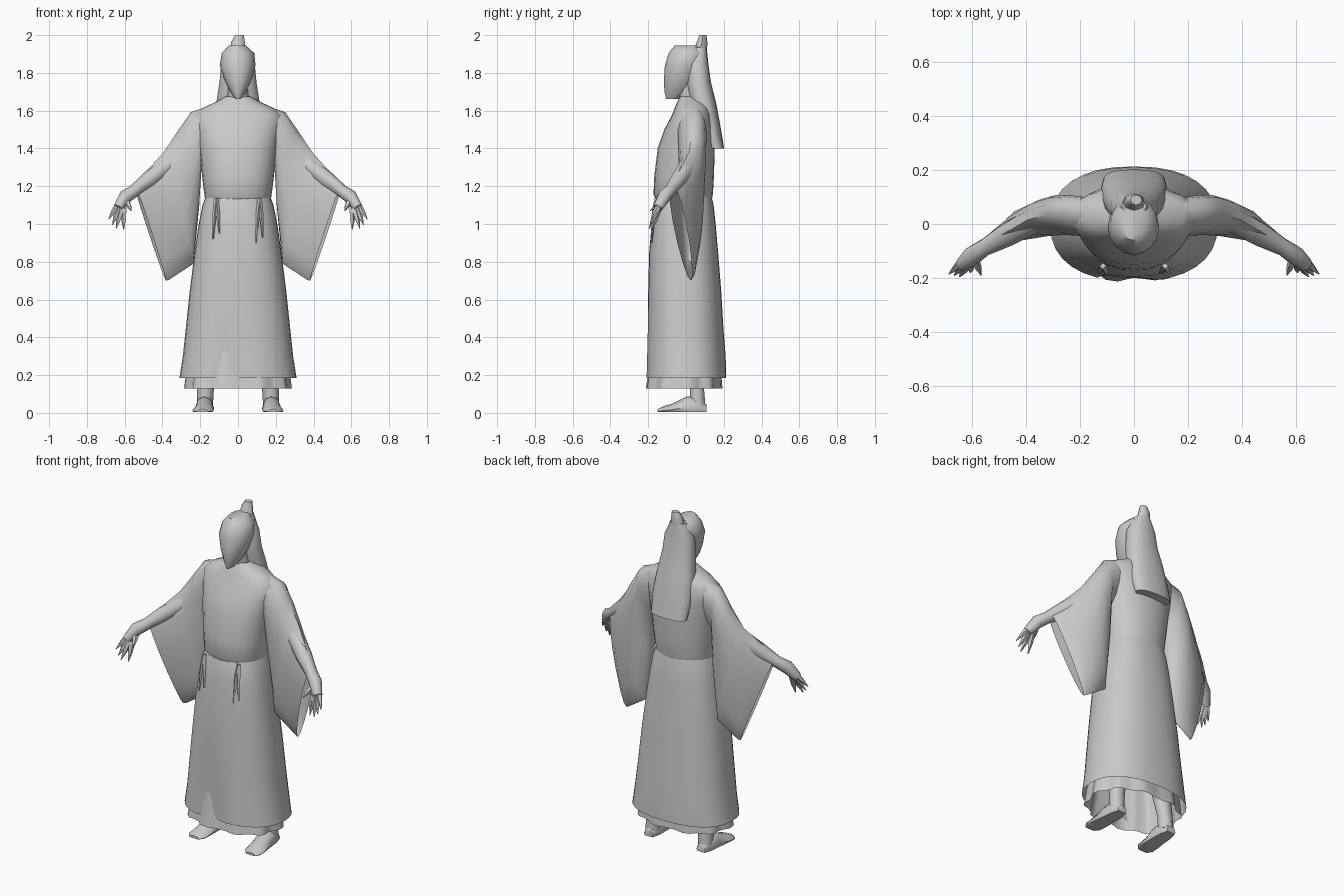
import bpy, bmesh, math
from mathutils import Vector

if "Cube" in bpy.data.objects:
    bpy.data.objects.remove(bpy.data.objects["Cube"])

grey = bpy.data.materials.new("plain grey")
grey.diffuse_color = (0.59, 0.59, 0.59, 1)
grey.use_nodes = True
grey.node_tree.nodes["Principled BSDF"].inputs["Base Color"].default_value = grey.diffuse_color


def skin(name, rings, cap_start=False, cap_end=False, mirror=False, angle=50):
    """Bridge equally sized point rings into one smooth part."""
    bm = bmesh.new()
    rows = [[bm.verts.new(p) for p in ring] for ring in rings]
    n = len(rows[0])
    for a, b in zip(rows, rows[1:]):
        for i in range(n):
            j = (i + 1) % n
            bm.faces.new((a[i], a[j], b[j], b[i]))
    if cap_start:
        bm.faces.new(rows[0][::-1])
    if cap_end:
        bm.faces.new(rows[-1])
    bmesh.ops.recalc_face_normals(bm, faces=bm.faces)
    me = bpy.data.meshes.new(name)
    bm.to_mesh(me)
    bm.free()
    me.materials.append(grey)
    ob = bpy.data.objects.new(name, me)
    bpy.context.collection.objects.link(ob)
    bpy.ops.object.select_all(action='DESELECT')
    ob.select_set(True)
    bpy.context.view_layer.objects.active = ob
    bpy.ops.object.shade_smooth_by_angle(angle=math.radians(angle))
    if mirror:
        ob.modifiers.new("mirror", 'MIRROR')
    return ob


def oval(z, cx, rx, y0, y1, n=20, power=1.0):
    """Level ring: half width rx, spanning y0 (front) to y1 (back)."""
    pts = []
    for i in range(n):
        t = math.tau * i / n
        c, s = math.cos(t), math.sin(t)
        pts.append(Vector((cx + rx * math.copysign(abs(c) ** power, c),
                           (y0 + y1) / 2 + (y1 - y0) / 2 * math.copysign(abs(s) ** power, s), z)))
    return pts


def tube(name, path, n=8, mirror=True):
    """Tube along points (x, y, z, radius)."""
    pts = [Vector(p[:3]) for p in path]
    rings = []
    for k, p in enumerate(pts):
        d = (pts[min(k + 1, len(pts) - 1)] - pts[max(k - 1, 0)]).normalized()
        u = d.cross(Vector((0, 1, 0.01))).normalized()
        v = d.cross(u)
        rings.append([p + path[k][3] * (u * math.cos(math.tau * i / n) + v * math.sin(math.tau * i / n))
                      for i in range(n)])
    return skin(name, rings, True, True, mirror)


# Upper robe, bloused a little over the waist
skin("upper_robe", [oval(*r, n=24, power=0.9) for r in [
    (1.12, 0, .172, -.155, .135), (1.155, 0, .178, -.172, .142), (1.25, 0, .19, -.168, .148),
    (1.40, 0, .205, -.15, .152), (1.50, 0, .222, -.115, .148), (1.575, 0, .235, -.075, .135),
    (1.615, 0, .185, -.06, .125), (1.65, 0, .11, -.045, .105), (1.675, 0, .065, -.03, .085)]])

# Long skirt of the robe, with a shallow closing fold low on the front
rings = []
for r in [(1.16, 0, .165, -.152, .132), (1.10, 0, .188, -.172, .146), (1.0, 0, .208, -.182, .157),
          (.85, 0, .230, -.195, .170), (.65, 0, .255, -.200, .186), (.45, 0, .276, -.205, .198),
          (.30, 0, .292, -.209, .210), (.185, 0, .310, -.212, .213)]:
    ring = oval(*r, n=32, power=0.85)
    for p in ring:
        if p.y < -.12 and p.z < .6:
            p.y += .05 * (.6 - p.z) / .4 * max(0, 1 - abs(p.x + .05) / .07)
    rings.append(ring)
skin("robe_skirt", rings)

# Pleated inner skirt below the hem
rings = []
for z, rx, y0, y1 in [(.45, .24, -.175, .16), (.25, .27, -.195, .185), (.13, .285, -.215, .195)]:
    ring = oval(z, 0, rx, y0, y1, n=40, power=0.85)
    for i, p in enumerate(ring):
        if i % 4 > 1:
            p.x *= .93
            p.y *= .92
    rings.append(ring)
skin("inner_skirt", rings)

# Wide hanging sleeves: top edge, bottom edge, half thickness
rings = []
for top, bot, th in [((.11, .035, 1.640), (.14, .01, 1.36), .080),
                     ((.25, .040, 1.592), (.195, .02, 1.33), .088),
                     ((.32, .035, 1.490), (.205, .03, 1.10), .085),
                     ((.395, .015, 1.378), (.235, .035, .79), .078),
                     ((.47, -.030, 1.295), (.365, .03, .705), .062),
                     ((.55, -.075, 1.215), (.382, .025, .700), .040)]:
    a, b = Vector(top), Vector(bot)
    rings.append([(a + b) / 2 + (a - b) / 2 * math.cos(t) +
                  Vector((.25, 1, 0)) * th * math.sin(t) * (.85 + .15 * math.cos(t))
                  for t in [math.tau * i / 14 for i in range(14)]])
skin("sleeve", rings, mirror=True)

# Forearms, hands and pointed fingers
tube("forearm", [(.36, .02, 1.32, .05), (.47, -.04, 1.235, .045), (.55, -.085, 1.175, .033),
                 (.595, -.115, 1.145, .037), (.635, -.15, 1.085, .027)])
for i, (base, tip) in enumerate([((.630, -.135, 1.11), (.685, -.185, 1.025)),
                                 ((.628, -.145, 1.09), (.665, -.190, .995)),
                                 ((.618, -.150, 1.08), (.645, -.195, .975)),
                                 ((.605, -.145, 1.08), (.605, -.180, .970)),
                                 ((.590, -.130, 1.12), (.565, -.190, 1.070))]):
    b, t = Vector(base), Vector(tip)
    m = b.lerp(t, .5)
    tube("finger_%d" % (i + 1), [(*b, .018), (*m, .014), (*t, .002)], n=5)

# Neck and head, tapering to a narrow chin
skin("neck", [oval(1.60, 0, .06, -.03, .09, 12), oval(1.78, 0, .05, -.05, .08, 12)])
skin("head", [oval(*r, n=16) for r in [
    (1.662, 0, .014, -.105, -.03), (1.70, 0, .042, -.114, .02), (1.76, 0, .072, -.117, .06),
    (1.84, -.002, .095, -.112, .09), (1.905, 0, .086, -.092, .10), (1.945, -.004, .045, -.06, .075)]],
    True, True)

# Long hair down the back and a small topknot
skin("hair", [oval(*r, n=16, power=.85) for r in [
    (1.935, 0, .045, .02, .11), (1.85, 0, .088, .0, .118), (1.75, 0, .098, .0, .132),
    (1.64, 0, .115, .02, .160), (1.52, 0, .125, .06, .182), (1.40, 0, .115, .12, .202)]], True, True)
skin("topknot", [oval(1.92, 0, .042, .04, .112, 8), oval(1.965, .0, .036, .058, .113, 8),
                 oval(2.0, .008, .022, .07, .108, 8)], True, True)

# Waist ties hanging from the sash
for x, low, name in [(-.115, .92, "left_tie"), (.115, .90, "right_tie")]:
    for k, dx in enumerate((-.018, .016)):
        tube("%s_%d" % (name, k + 1), [(x, -.155, 1.135, .012), (x + dx / 2, -.170, 1.06, .011),
                                       (x + dx, -.181, low + .03 * k, .004)], n=4, mirror=False)

# Lower legs and feet
skin("lower_leg", [oval(.035, .175, .042, .02, .105, 10), oval(.12, .172, .044, .02, .098, 10),
                   oval(.40, .14, .06, -.03, .09, 10)], True, True, True)
rings = []
for y, cx, w, h in [(.108, .175, .030, .045), (.06, .176, .046, .09), (.0, .178, .050, .085),
                    (-.07, .183, .055, .050), (-.12, .186, .056, .035), (-.15, .188, .032, .020)]:
    rings.append([(cx + w * u, y, .005 * abs(u) * (v < .1) + h * v) for u, v in
                  [(-.85, 0), (.85, 0), (1, .35), (.65, .85), (0, 1), (-.65, .85), (-1, .35)]])
skin("foot", rings, True, True, True)
